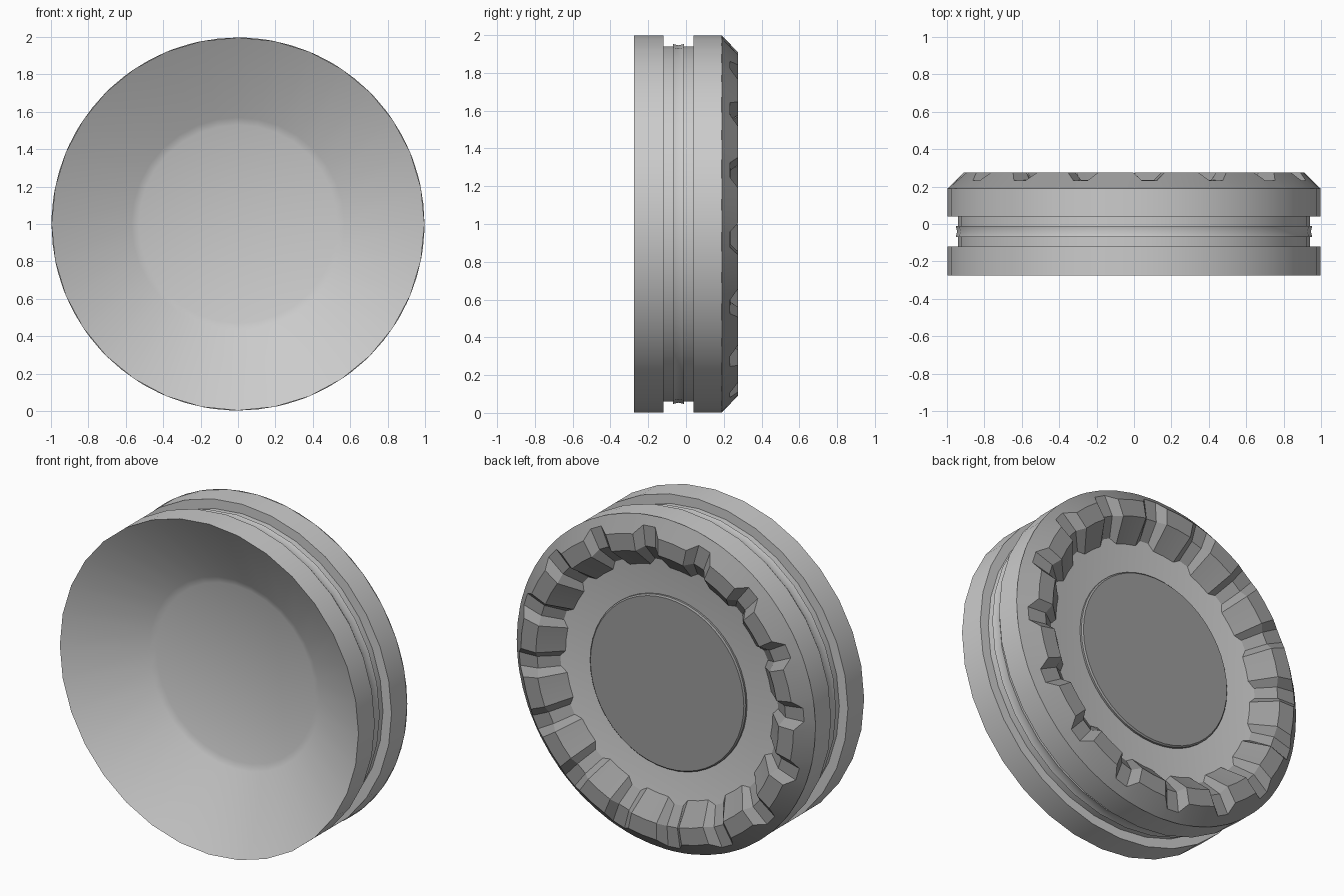
import bpy, bmesh, math

if "Cube" in bpy.data.objects:
    bpy.data.objects.remove(bpy.data.objects["Cube"])

CENTRE_Z = 1.0
R = 0.997


def revolve(name, angles, profile_at, closed=False, smooth=30, material=None):
    """Skin (radius, y) profiles placed at each angle around the y axis."""
    bm = bmesh.new()
    cols = []
    for a in angles:
        cols.append([bm.verts.new((r * math.cos(a), y, CENTRE_Z + r * math.sin(a)))
                     for r, y in profile_at(a)])
    n, m = len(cols), len(cols[0])
    for i in range(n):
        p, q = cols[i], cols[(i + 1) % n]
        for j in range(m if closed else m - 1):
            k = (j + 1) % m
            bm.faces.new((p[j], p[k], q[k], q[j]))
    bmesh.ops.remove_doubles(bm, verts=bm.verts, dist=1e-5)
    bmesh.ops.recalc_face_normals(bm, faces=bm.faces)
    mesh = bpy.data.meshes.new(name)
    bm.to_mesh(mesh)
    bm.free()
    obj = bpy.data.objects.new(name, mesh)
    bpy.context.collection.objects.link(obj)
    if material:
        mesh.materials.append(material)
    bpy.ops.object.select_all(action='DESELECT')
    obj.select_set(True)
    bpy.context.view_layer.objects.active = obj
    bpy.ops.object.shade_smooth_by_angle(angle=math.radians(smooth))
    return obj


def lathe(name, profile, sides=32, **kw):
    angles = [2 * math.pi * i / sides for i in range(sides)]
    return revolve(name, angles, lambda a: profile, **kw)


dark = bpy.data.materials.new("dark_grey")
dark.diffuse_color = (0.33, 0.33, 0.33, 1)
dark.use_nodes = True
dark.node_tree.nodes["Principled BSDF"].inputs["Base Color"].default_value = dark.diffuse_color

# Main body: dished front, grooved edge, shallow recessed back
lathe("body", [
    (0, -0.02), (0.53, -0.02), (0.57, -0.035), (R, -0.275),
    (R, -0.12), (0.94, -0.12), (0.94, 0.04), (R, 0.04), (R, 0.19),
    (0.90, 0.19), (0.80, 0.16), (0, 0.16)])

# Seal ring in the edge groove, slightly waisted
lathe("seal_ring", [
    (0.92, -0.07), (0.953, -0.07), (0.946, -0.04), (0.953, -0.01), (0.92, -0.01)],
    closed=True)

# Raised disc in the middle of the back
lathe("back_disc", [(0.52, 0.15), (0.52, 0.172), (0.512, 0.18), (0, 0.18)],
      sides=48, material=dark)

# Lobed grip ring: 16 lobes separated by narrow scooped notches
LOBES = 16
STEP = 360 / LOBES
FIRST_NOTCH = -5.0
lobe = [(R, 0.19), (0.91, 0.275), (0.81, 0.275), (0.69, 0.158)]
notch = [(R, 0.19), (0.952, 0.232), (0.83, 0.235), (0.725, 0.158)]
depth = {}
grip_angles = []
for i in range(LOBES):
    for off, t in ((-5.3, 0), (-2.4, 1), (2.4, 1), (5.3, 0), (STEP / 2, 0)):
        a = math.radians(FIRST_NOTCH + i * STEP + off)
        grip_angles.append(a)
        depth[a] = t
revolve("grip_ring", grip_angles,
        lambda a: (notch if depth[a] else lobe) + [(0.82, 0.15)],
        closed=True, smooth=20, material=dark)
